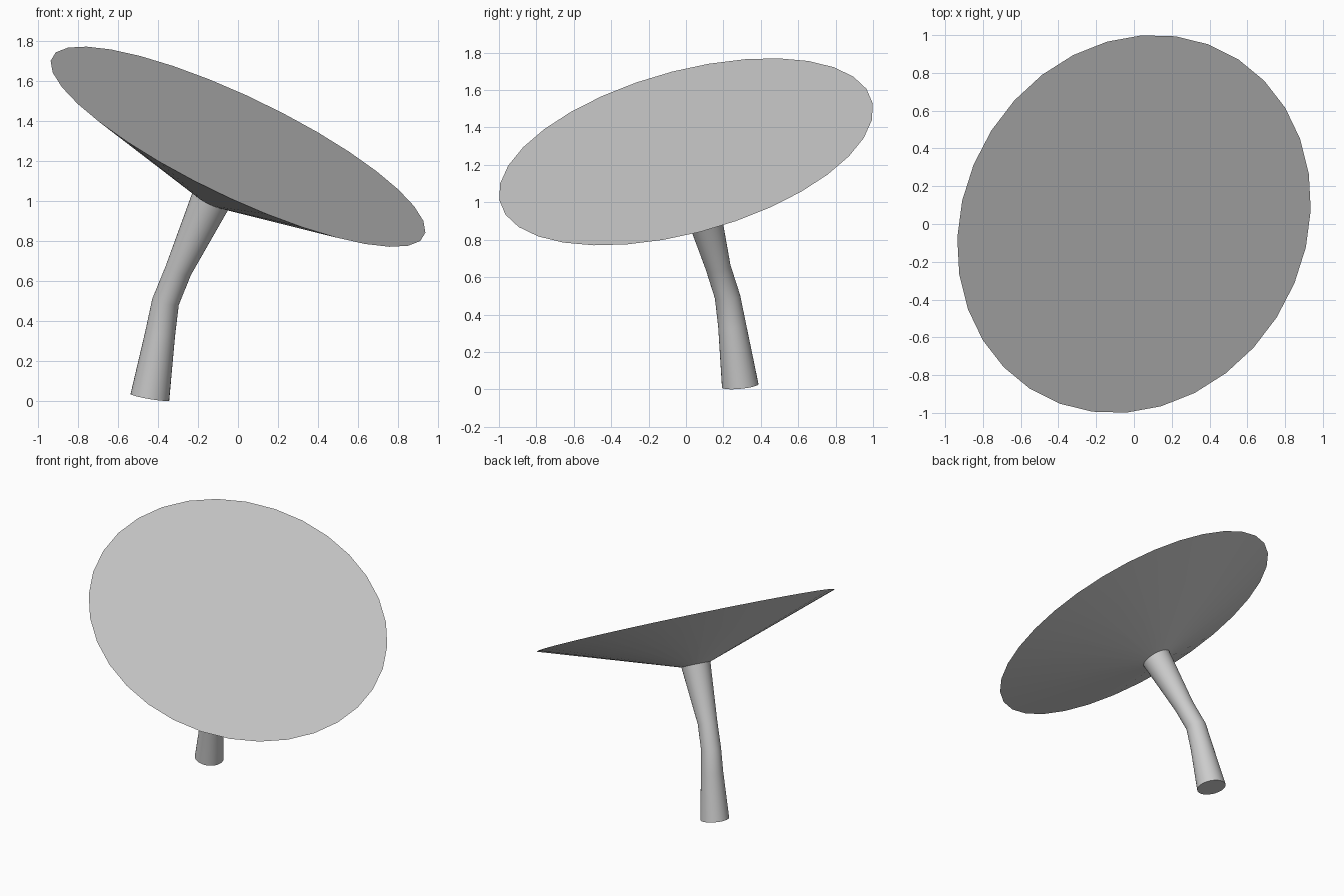
import bpy, bmesh, math
from mathutils import Vector

if "Cube" in bpy.data.objects:
    bpy.data.objects.remove(bpy.data.objects["Cube"])

SIDES = 32
AZIMUTH = math.radians(-30)      # horizontal direction everything leans to


def ring(bm, centre, radius, tilt):
    """Circle of verts whose normal leans by tilt degrees."""
    t = math.radians(tilt)
    n = Vector((math.sin(t) * math.cos(AZIMUTH), math.sin(t) * math.sin(AZIMUTH), math.cos(t)))
    u = Vector((0.04, 1.0, 0.258))
    u = (u - n * u.dot(n)).normalized()
    w = n.cross(u)
    step = 2 * math.pi / SIDES
    return [bm.verts.new(Vector(centre) + radius * (u * math.cos(i * step) + w * math.sin(i * step)))
            for i in range(SIDES)]


def loft(name, sections, cap_bottom, cap_top):
    """Skin a list of (centre, radius, tilt) rings from bottom to top."""
    bm = bmesh.new()
    rings = [ring(bm, *s) for s in sections]
    for a, b in zip(rings, rings[1:]):
        for i in range(SIDES):
            j = (i + 1) % SIDES
            bm.faces.new((a[i], a[j], b[j], b[i]))
    if cap_bottom:
        bm.faces.new(rings[0][::-1])
    if cap_top:
        bm.faces.new(rings[-1])
    mesh = bpy.data.meshes.new(name)
    bm.to_mesh(mesh)
    bm.free()
    obj = bpy.data.objects.new(name, mesh)
    bpy.context.collection.objects.link(obj)
    bpy.ops.object.select_all(action='DESELECT')
    obj.select_set(True)
    bpy.context.view_layer.objects.active = obj
    bpy.ops.object.shade_smooth_by_angle(angle=math.radians(30))
    return obj


neck = ((-0.135, 0.076, 1.005), 0.10, 29)

# Flat tilted disc with a shallow cone underneath
loft("tilted_disc", [neck, ((0, 0, 1.27), 1.032, 29)], False, True)

# Bent stem, narrow at the middle
loft("bent_stem", [
    ((-0.44, 0.29, 0.019), 0.098, 11),
    ((-0.388, 0.247, 0.34), 0.075, 11),
    ((-0.362, 0.222, 0.495), 0.068, 15),
    ((-0.298, 0.172, 0.652), 0.067, 23),
    neck,
], True, False)
